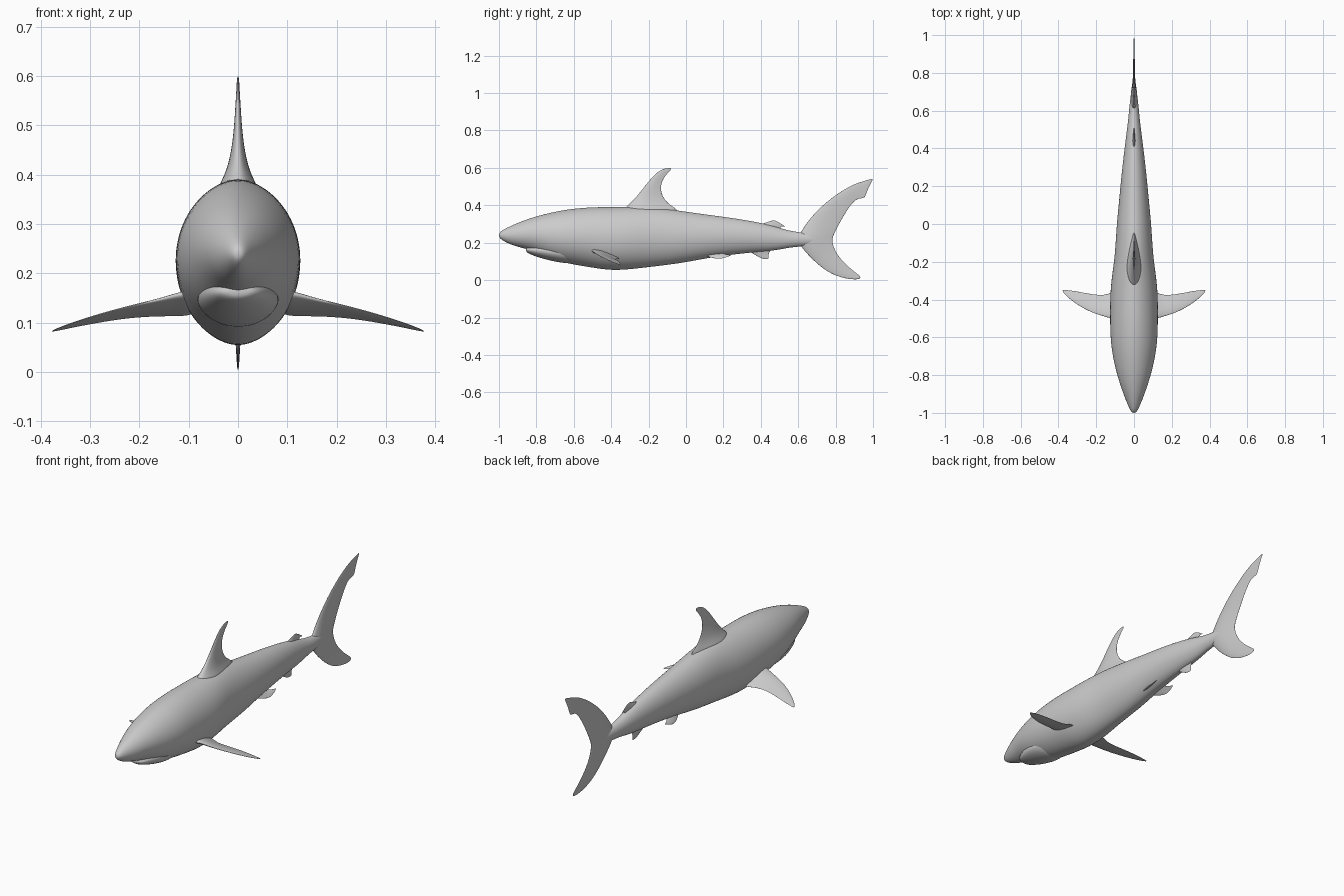
import bpy, bmesh, math
from mathutils import Vector


def loft(name, rings, mirror=False):
    """Skin closed rings of points, cap the ends and smooth the result."""
    bm = bmesh.new()
    rows = [[bm.verts.new(p) for p in ring] for ring in rings]
    n = len(rows[0])
    for a, b in zip(rows, rows[1:]):
        for i in range(n):
            j = (i + 1) % n
            bm.faces.new((a[i], a[j], b[j], b[i]))
    bm.faces.new(rows[0][::-1])
    bm.faces.new(rows[-1])
    bmesh.ops.recalc_face_normals(bm, faces=bm.faces[:])
    mesh = bpy.data.meshes.new(name)
    bm.to_mesh(mesh)
    bm.free()
    for p in mesh.polygons:
        p.use_smooth = True
    ob = bpy.data.objects.new(name, mesh)
    bpy.context.collection.objects.link(ob)
    if mirror:
        ob.modifiers.new("mirror", 'MIRROR')
    sub = ob.modifiers.new("smooth", 'SUBSURF')
    sub.levels = sub.render_levels = 2
    return ob


def body_ring(y, top, bottom, width, mid=0.5, n=24):
    """Egg-shaped cross-section; mid is the relative height of the widest point."""
    zc = bottom + (top - bottom) * mid
    ring = []
    for i in range(n):
        a = 2 * math.pi * i / n
        c, s = math.cos(a), math.sin(a)
        x = math.copysign(abs(c) ** 1.1, c) * width
        ring.append((x, y, zc + s * ((top - zc) if s > 0 else (zc - bottom))))
    return ring


FOIL = [(0, 0), (.04, .5), (.3, 1), (.65, .65), (.96, .15),
        (1, 0), (.96, -.15), (.65, -.65), (.3, -1), (.04, -.5)]


def fin_ring(lead, trail, thick, normal):
    """Airfoil cross-section between the leading and trailing edge."""
    lead, trail, normal = Vector(lead), Vector(trail), Vector(normal)
    return [lead.lerp(trail, u) + normal * (t * thick) for u, t in FOIL]


def upright_fin(name, sections):
    """Fin in the centre plane: (lead y, lead z, trail y, trail z, half thickness)."""
    loft(name, [fin_ring((0, a, b), (0, c, d), t, (1, 0, 0))
                for a, b, c, d, t in sections])


def paired_fin(name, sections):
    """Side fin, mirrored: (lead xyz, trail xyz, half thickness)."""
    loft(name, [fin_ring(a, b, t, (.2, .3, .93)) for a, b, t in sections], mirror=True)


# Body: y, top, bottom, half width
stations = [
    (-1.0, .248, .232, .008), (-.99, .262, .218, .018), (-.96, .279, .2, .032),
    (-.91, .302, .18, .053), (-.86, .322, .168, .07), (-.8, .342, .147, .09),
    (-.72, .363, .108, .11), (-.62, .382, .085, .126), (-.5, .392, .065, .128),
    (-.4, .392, .05, .128), (-.3, .393, .056, .122), (-.2, .393, .068, .106),
    (-.1, .382, .08, .098), (0, .367, .094, .092), (.12, .35, .118, .08),
    (.25, .333, .136, .068), (.38, .311, .15, .053), (.48, .287, .158, .04),
    (.55, .264, .174, .031), (.62, .254, .18, .025), (.7, .245, .19, .015),
    (.76, .23, .205, .005)]
loft("body", [body_ring(*s) for s in stations])

# Lower jaw under the snout
jaw = [(-.856, .172, .155, .02), (-.848, .178, .145, .038), (-.82, .19, .132, .055),
       (-.76, .2, .112, .075), (-.68, .2, .094, .088), (-.58, .2, .082, .07)]
loft("lower_jaw", [body_ring(*s) for s in jaw])

# Fins along the centre line
upright_fin("dorsal_fin", [
    (-.36, .36, -.02, .35, .06), (-.32, .395, -.05, .383, .035),
    (-.275, .435, -.1, .412, .02), (-.235, .485, -.132, .46, .011),
    (-.195, .535, -.135, .51, .007), (-.155, .577, -.117, .55, .004),
    (-.12, .596, -.09, .58, .003), (-.085, .602, -.077, .594, .001)])

upright_fin("tail_fin", [
    (.925, .002, .94, .016, .001), (.85, .006, .905, .042, .003),
    (.76, .037, .86, .08, .005), (.675, .108, .81, .133, .01),
    (.615, .175, .787, .188, .018), (.59, .217, .783, .22, .022),
    (.615, .263, .793, .245, .018), (.66, .33, .815, .29, .01),
    (.735, .408, .848, .35, .007), (.83, .478, .885, .408, .005),
    (.905, .517, .92, .44, .004), (.95, .53, .957, .432, .002),
    (.972, .537, .966, .475, .002), (1.0, .543, .998, .535, .001)])

upright_fin("second_dorsal_fin", [
    (.37, .29, .5, .26, .014), (.42, .306, .505, .282, .006),
    (.455, .317, .515, .29, .003), (.475, .324, .545, .278, .001)])

upright_fin("anal_fin", [
    (.31, .17, .47, .175, .014), (.345, .148, .445, .148, .006),
    (.385, .126, .44, .132, .003), (.405, .115, .445, .108, .001)])

# Paired side fins
paired_fin("pectoral_fin", [
    ((.08, -.52, .165), (.08, -.34, .115), .02),
    ((.125, -.5, .157), (.125, -.365, .113), .014),
    ((.16, -.49, .147), (.16, -.376, .113), .009),
    ((.22, -.472, .134), (.22, -.372, .11), .006),
    ((.29, -.435, .115), (.29, -.358, .099), .004),
    ((.345, -.395, .097), (.345, -.35, .088), .003),
    ((.38, -.357, .083), (.378, -.348, .081), .001)])

paired_fin("pelvic_fin", [
    ((.02, .09, .145), (.02, .19, .15), .01),
    ((.035, .11, .128), (.035, .21, .138), .006),
    ((.05, .15, .116), (.045, .23, .135), .003),
    ((.06, .19, .112), (.05, .255, .136), .001)])
